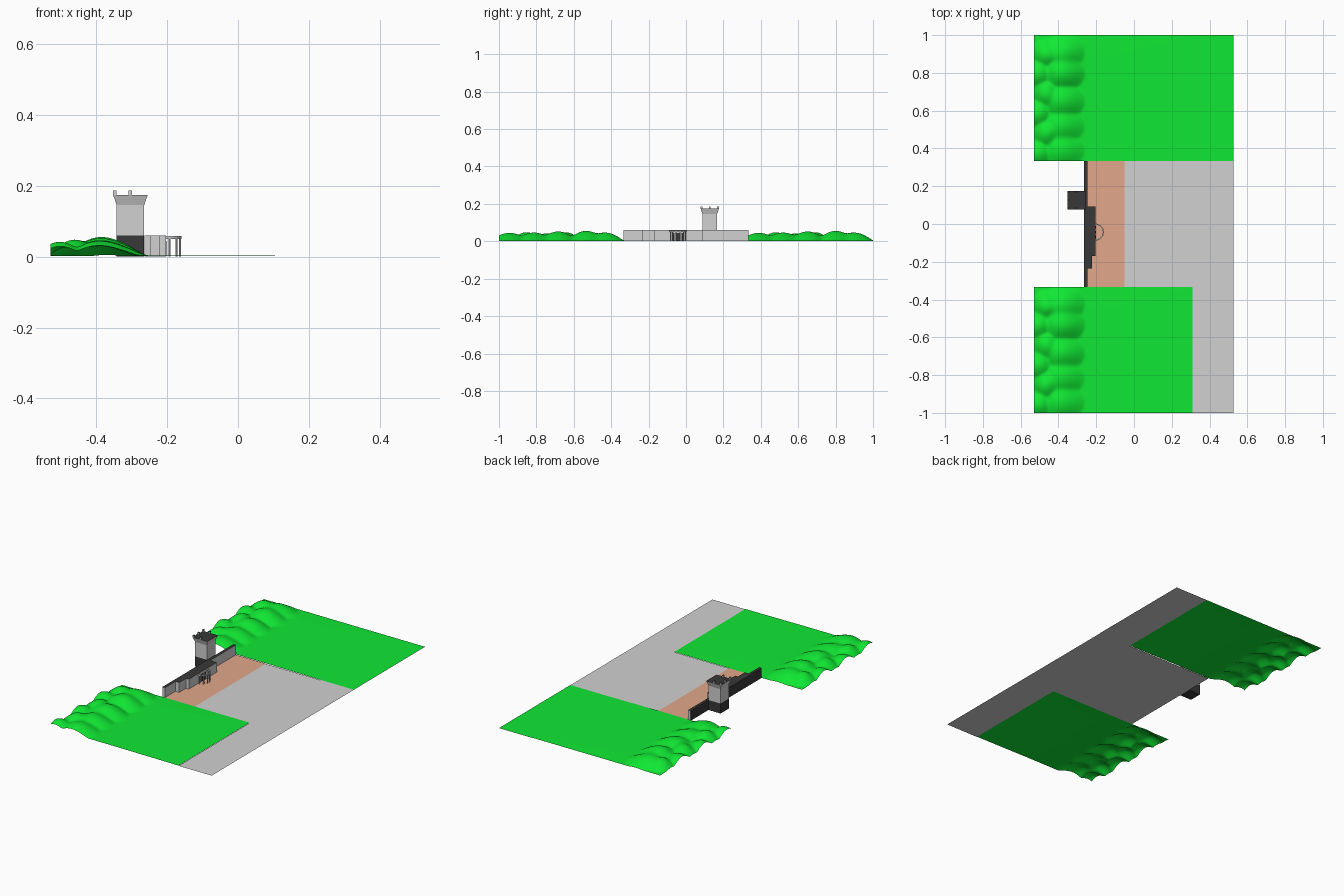
import bpy, bmesh, math
from mathutils import Vector

cube = bpy.data.objects.get("Cube")
if cube:
    bpy.data.objects.remove(cube, do_unlink=True)


def material(name, rgb):
    m = bpy.data.materials.new(name)
    m.use_nodes = True
    m.diffuse_color = (*rgb, 1)
    m.node_tree.nodes["Principled BSDF"].inputs["Base Color"].default_value = (*rgb, 1)
    return m


GRASS = material("grass_green", (0.005, 0.80, 0.033))
STONE = material("light_stone", (0.64, 0.64, 0.64))
DARK = material("dark_roof", (0.04, 0.04, 0.04))
CLAY = material("clay_path", (0.76, 0.39, 0.26))


def finish(name, bm, *mats):
    mesh = bpy.data.meshes.new(name)
    bm.normal_update()
    bm.to_mesh(mesh)
    bm.free()
    for m in mats:
        mesh.materials.append(m)
    ob = bpy.data.objects.new(name, mesh)
    bpy.context.collection.objects.link(ob)
    return ob


def sheet(name, x0, x1, y0, y1, z, mat):
    bm = bmesh.new()
    bm.faces.new([bm.verts.new((x, y, z)) for x, y in
                  ((x0, y0), (x1, y0), (x1, y1), (x0, y1))])
    return finish(name, bm, mat)


def block(name, x, y, z, mats, flare=1.0, dark_rule=None):
    """Box from three (low, high) ranges; flare scales the top outline."""
    bm = bmesh.new()
    bmesh.ops.create_cube(bm, size=1)
    for v in bm.verts:
        k = flare if v.co.z > 0 else 1
        v.co = Vector([sum(r) / 2 + c * (r[1] - r[0]) * s for r, c, s in
                       zip((x, y, z), v.co, (k, k, 1))])
    bm.normal_update()
    if dark_rule:
        for f in bm.faces:
            f.material_index = int(dark_rule(f.normal))
    return finish(name, bm, *mats)


def roof_and_back(n):
    return n.z > 0.9 or n.x < -0.9


def roof(n):
    return n.z > 0.9


# Ground sheets
EDGE = 0.333
sheet("courtyard", -0.262, 0.31, -EDGE, EDGE, 0, STONE)
sheet("outer_strip", 0.31, 0.527, -1, 1, 0, STONE)
sheet("clay_path", -0.25, -0.05, -EDGE, EDGE, 0.0015, CLAY)
sheet("grass_extension", 0.31, 0.527, EDGE, 1, 0.0015, GRASS)

# Rolling hills: two rows of rounded mounds (x, offset from far edge, height, rx, ry)
mounds = [(-0.37, t, h, 0.125, 0.105) for t, h in
          ((0.09, 0.044), (0.20, 0.052), (0.35, 0.048), (0.48, 0.041), (0.61, 0.039))]
mounds += [(-0.49 + 0.02 * (-1) ** i, 0.10 + 0.105 * i, 0.044, 0.075, 0.085)
           for i in range(6)]


def hill_height(x, t):
    total = 0
    for mx, mt, h, rx, ry in mounds:
        d = ((x - mx) / rx) ** 2 + ((t - mt) / ry) ** 2
        if d < 1:
            total += (h * (1 - d) ** 1.5) ** 3
    total = total ** (1 / 3)
    ridge = 0.02 * math.exp(-((x + 0.42) / 0.08) ** 2) * min(1, t / 0.12)
    low = 0.0015 + 0.0025 * max(0, min(1, (0.31 - x) / 0.4, t / 0.1))
    return max(low, 0.75 * ridge + total * 0.85)


def hills(name, far_y):
    bm = bmesh.new()
    nx, ny = 100, 70
    bmesh.ops.create_grid(bm, x_segments=nx, y_segments=ny, size=0.5)
    for v in bm.verts:
        x = -0.11 + v.co.x * 0.84
        t = (0.5 - v.co.y) * (1 - EDGE)
        v.co = (x, far_y - t, hill_height(x, t))
    for f in bm.faces:
        f.smooth = True
    return finish(name, bm, GRASS)


hills("back_hills", 1)
hills("front_hills", -EDGE)

# Long wall and stepped front building
TOP = 0.06
two = (STONE, DARK)
block("long_wall", (-0.264, -0.247), (-EDGE, EDGE), (0.001, TOP), two, dark_rule=roof_and_back)
block("side_wing", (-0.247, -0.222), (-0.235, -0.17), (0.001, TOP), two, dark_rule=roof)
block("main_hall", (-0.247, -0.204), (-0.17, 0.092), (0.001, TOP), two, dark_rule=roof)

# Curved porch: thin half ring on columns, with dark doorways behind
PX, PY, RADIUS = -0.204, -0.043, 0.045
bm = bmesh.new()
steps = 16
rings = []
for i in range(steps + 1):
    a = math.pi * (i / steps - 0.5)
    rings.append([bm.verts.new((PX + r * math.cos(a), PY + r * math.sin(a), z))
                  for r, z in ((RADIUS, 0.05), (RADIUS, 0.058),
                               (RADIUS - 0.006, 0.058), (RADIUS - 0.006, 0.05))])
for a, b in zip(rings, rings[1:]):
    for k in range(4):
        bm.faces.new((a[k], b[k], b[(k + 1) % 4], a[(k + 1) % 4]))
bmesh.ops.recalc_face_normals(bm, faces=bm.faces)
finish("porch_ring", bm, STONE)

for i in range(6):
    a = math.pi * ((i + 0.5) / 6 - 0.5)
    bpy.ops.mesh.primitive_cylinder_add(
        vertices=10, radius=0.003, depth=0.05,
        location=(PX + 0.042 * math.cos(a), PY + 0.042 * math.sin(a), 0.026))
    col = bpy.context.object
    col.name = f"porch_column_{i + 1}"
    col.data.materials.append(STONE)
    bpy.ops.object.shade_smooth_by_angle()
for i in range(3):
    y = PY + (i - 1) * 0.026
    block(f"doorway_{i + 1}", (PX, PX + 0.002), (y - 0.007, y + 0.007),
          (0.002, 0.045), (DARK,))

# Watch tower: dark base, pale shaft, flared crown and small merlons
TX, TY, HALF, CROWN = -0.304, 0.127, 0.039, 0.049


def around(c, h):
    return (c - h, c + h)


block("tower_base", around(TX, HALF), around(TY, HALF), (0.001, TOP), (DARK,))
block("tower_shaft", around(TX, HALF), around(TY, HALF), (TOP, 0.146), (STONE,))
block("tower_crown", around(TX, HALF), around(TY, HALF), (0.146, 0.175), two,
      flare=CROWN / HALF, dark_rule=roof)
m = CROWN - 0.005
for i, (dx, dy) in enumerate(((-m, -m), (-m, 0), (-m, m), (0, -m), (0, m))):
    block(f"merlon_{i + 1}", around(TX + dx, 0.005), around(TY + dy, 0.005),
          (0.175, 0.187), two, dark_rule=roof)
